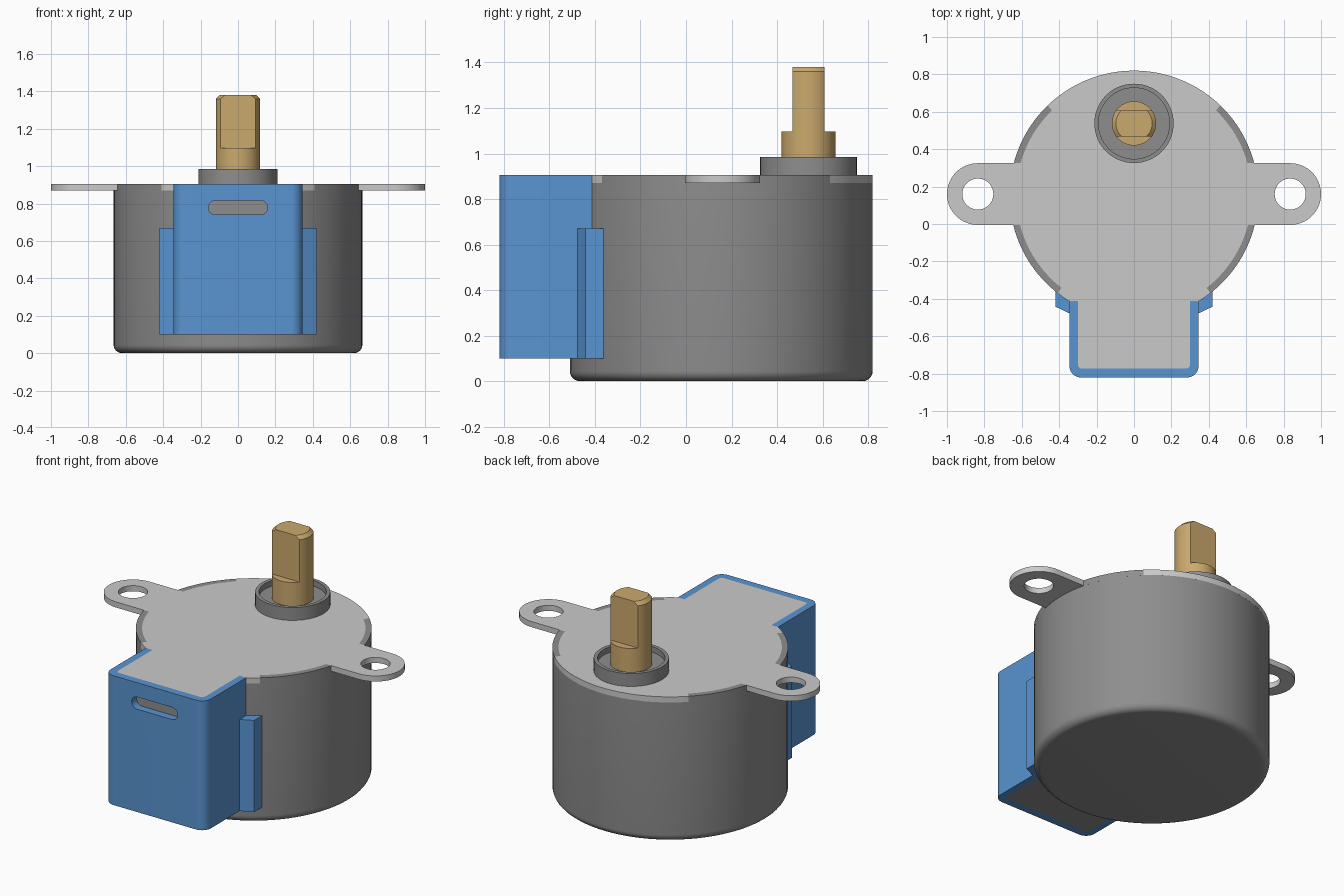
import bpy, bmesh
from math import sin, cos, asin, radians, pi
from mathutils import Matrix

if "Cube" in bpy.data.objects:
    bpy.data.objects.remove(bpy.data.objects["Cube"])


def material(name, color):
    m = bpy.data.materials.new(name)
    m.use_nodes = True
    m.diffuse_color = (*color, 1)
    bsdf = m.node_tree.nodes["Principled BSDF"]
    bsdf.inputs["Base Color"].default_value = (*color, 1)
    bsdf.inputs["Roughness"].default_value = 0.5
    return m


STEEL = material("dark steel", (0.27, 0.27, 0.27))
PLATE = material("light plate", (0.59, 0.59, 0.59))
BLUE = material("blue plastic", (0.10, 0.30, 0.64))
BRASS = material("brass", (0.60, 0.40, 0.155))

CY, R, RI = 0.155, 0.665, 0.63       # can centre, outer and rim inner radius
Z_PLATE, Z_TOP = 0.87, 0.905
SHAFT_Y = 0.538
EAR_X, EAR_Y, EAR_R = 0.835, 0.16, 0.165


def finish(name, bm, mat):
    bmesh.ops.remove_doubles(bm, verts=bm.verts, dist=0.0001)
    bmesh.ops.recalc_face_normals(bm, faces=bm.faces)
    me = bpy.data.meshes.new(name)
    bm.to_mesh(me)
    bm.free()
    me.materials.append(mat)
    me.shade_smooth()
    me.set_sharp_from_angle(angle=radians(30))
    ob = bpy.data.objects.new(name, me)
    bpy.context.scene.collection.objects.link(ob)
    return ob


def lathe(name, profile, mat, y, steps=96):
    bm = bmesh.new()
    vs = [bm.verts.new((r, 0, z)) for r, z in profile]
    es = [bm.edges.new(p) for p in zip(vs, vs[1:])]
    bmesh.ops.spin(bm, geom=vs + es, cent=(0, 0, 0), axis=(0, 0, 1),
                   angle=2 * pi, steps=steps)
    bmesh.ops.translate(bm, verts=bm.verts, vec=(0, y, 0))
    return finish(name, bm, mat)


def prism(name, loops, z0, z1, mat, matrix=None):
    """Extrude closed outlines upward; inner outlines become holes."""
    cu = bpy.data.curves.new(name, "CURVE")
    cu.dimensions, cu.fill_mode = "2D", "BOTH"
    cu.extrude = (z1 - z0) / 2
    for loop in loops:
        sp = cu.splines.new("POLY")
        sp.points.add(len(loop) - 1)
        for p, (x, y) in zip(sp.points, loop):
            p.co = (x, y, 0, 1)
        sp.use_cyclic_u = True
    tmp = bpy.data.objects.new(name, cu)
    me = bpy.data.meshes.new_from_object(tmp)
    bm = bmesh.new()
    bm.from_mesh(me)
    bmesh.ops.translate(bm, verts=bm.verts, vec=(0, 0, (z0 + z1) / 2))
    if matrix:
        bmesh.ops.transform(bm, matrix=matrix, verts=bm.verts)
    bpy.data.objects.remove(tmp)
    bpy.data.curves.remove(cu)
    bpy.data.meshes.remove(me)
    return finish(name, bm, mat)


def cut(ob, cutter):
    mod = ob.modifiers.new("cut", "BOOLEAN")
    mod.operation, mod.solver, mod.object = "DIFFERENCE", "EXACT", cutter
    dg = bpy.context.evaluated_depsgraph_get()
    me = bpy.data.meshes.new_from_object(ob.evaluated_get(dg))
    ob.modifiers.clear()
    ob.data = me
    me.shade_smooth()
    me.set_sharp_from_angle(angle=radians(30))
    bpy.data.objects.remove(cutter)


def arc(cx, cy, r, a0, a1, n=24):
    return [(cx + r * cos(radians(a0 + (a1 - a0) * i / n)),
             cy + r * sin(radians(a0 + (a1 - a0) * i / n))) for i in range(n + 1)]


def rect(x0, x1, y0, y1):
    return [(x0, y0), (x1, y0), (x1, y1), (x0, y1)]


def mirror(half):
    return half + [(-x, y) for x, y in reversed(half) if abs(x) > 1e-5]


def ear_angle(r, side):
    return asin((EAR_Y + side * EAR_R - CY) / r) * 180 / pi


# Round can with a rolled bottom edge
F = 0.045
lathe("motor_can", [(0, 0)] + arc(R - F, F, F, -90, 0, 8) + [(R, Z_PLATE), (0, Z_PLATE)],
      STEEL, CY)

# Raised rim pieces of the can, between the tabs and ears of the plate
A_LOW, A_HIGH = -52, 46
for s, side in ((1, "left"), (-1, "right")):
    for part, i0, i1, o0, o1 in (
            ("front", A_LOW, ear_angle(RI, -1), A_LOW, ear_angle(R, -1)),
            ("back", ear_angle(RI, 1), A_HIGH, ear_angle(R, 1), A_HIGH)):
        loop = arc(0, CY, RI, i0, i1) + arc(0, CY, R, o1, o0)
        prism(f"{side}_{part}_rim", [[(s * x, y) for x, y in loop]],
              Z_PLATE, Z_TOP, STEEL)

# Top plate with two mounting ears and a tongue over the connector box
IN_X, OUT_X, FRONT, IN_FRONT = 0.30, 0.345, -0.82, -0.772
half = (arc(IN_X - 0.02, IN_FRONT + 0.02, 0.02, -90, 0, 6)
        + [(IN_X, -0.412)]
        + arc(0, CY, R, -58.7, A_LOW, 6)
        + arc(0, CY, RI, A_LOW, ear_angle(RI, -1))
        + arc(EAR_X, EAR_Y, EAR_R, -90, 90, 32)
        + arc(0, CY, RI, ear_angle(RI, 1), A_HIGH)
        + arc(0, CY, R, A_HIGH, 90, 24))
holes = [arc(s * EAR_X, EAR_Y, 0.083, 0, 350, 35) for s in (1, -1)]
prism("top_plate", [mirror(half)] + holes, Z_PLATE, Z_TOP, PLATE)

# Connector box: U-shaped shell with a slot in front, filled by a steel core
C = 0.06
outer = arc(OUT_X - C, FRONT + C, C, -90, 0, 10) + [(OUT_X, -0.412), (IN_X, -0.412)]
inner = arc(IN_X - 0.02, IN_FRONT + 0.02, 0.02, 0, -90, 6)
outline = outer + inner
outline = outline + [(-x, y) for x, y in reversed(outline)]
shell = prism("connector_shell", [outline], 0.10, Z_TOP, BLUE)
slot = arc(0.12, 0.778, 0.038, -90, 90, 16) + arc(-0.12, 0.778, 0.038, 90, 270, 16)
cut(shell, prism("slot_cutter", [slot], 0.7, 0.9, BLUE,
                 Matrix.Rotation(radians(90), 4, "X")))
prism("connector_core", [rect(-IN_X, IN_X, IN_FRONT, -0.35)], 0.10, Z_PLATE, STEEL)

# Side flanges of the connector
for s, side in ((1, "left"), (-1, "right")):
    flange = [(0.34, -0.48), (0.42, -0.442), (0.42, -0.362), (0.34, -0.362)]
    prism(f"{side}_flange", [[(s * x, y) for x, y in flange]], 0.10, 0.67, BLUE)

# Bearing boss with a recessed face
lathe("bearing_boss", [(0, 0.95), (0.19, 0.95), (0.19, 0.985), (0.212, 0.985),
                       (0.212, 0.88), (0, 0.88)], STEEL, SHAFT_Y, 64)

# Output shaft, chamfered, with two flats
shaft = lathe("output_shaft", [(0, 0.9), (0.118, 0.9), (0.118, 1.36),
                               (0.097, 1.38), (0, 1.38)], BRASS, SHAFT_Y, 64)
for s in (1, -1):
    y0, y1 = sorted((SHAFT_Y + s * 0.07, SHAFT_Y + s * 0.3))
    cut(shaft, prism("flat_cutter", [rect(-0.3, 0.3, y0, y1)], 1.097, 1.5, BRASS))
